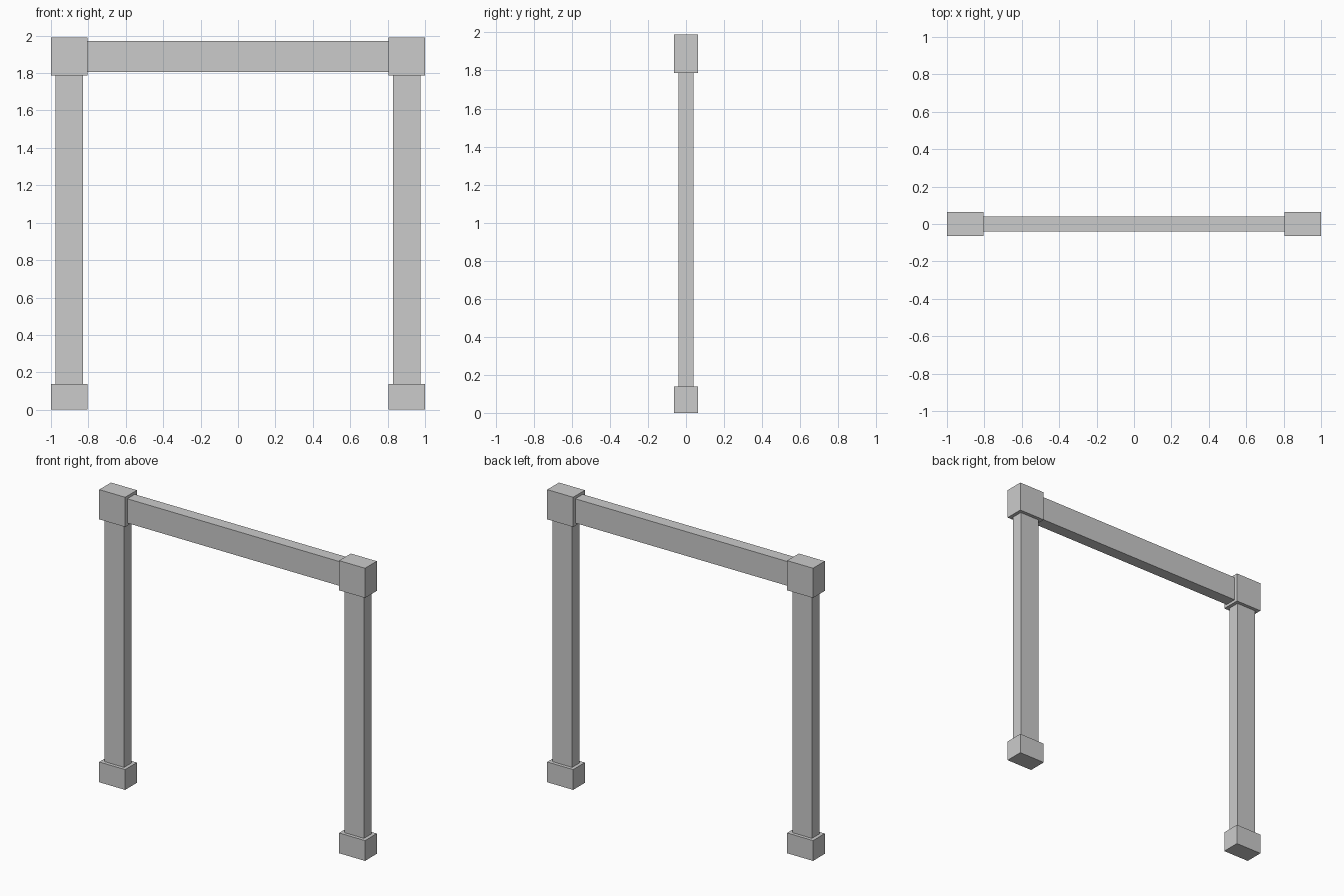
import bpy

if "Cube" in bpy.data.objects:
    bpy.data.objects.remove(bpy.data.objects["Cube"])


def box(name, x, y, z):
    """Box from (min, max) ranges on each axis."""
    lo, hi = zip(x, y, z)
    bpy.ops.mesh.primitive_cube_add(size=1, location=[(a + b) / 2 for a, b in zip(lo, hi)])
    ob = bpy.context.object
    ob.name = name
    ob.scale = [b - a for a, b in zip(lo, hi)]
    bpy.ops.object.transform_apply(location=False, rotation=False, scale=True)
    return ob


BLOCK_Y = (-0.063, 0.063)
BAR_Y = (-0.04, 0.04)
INNER, OUTER = 0.805, 1.0
BASE_TOP, CAP_BOTTOM, TOP = 0.138, 1.788, 1.99

# Each side: foot block, post and corner block
for side, s in (("left", -1), ("right", 1)):
    block_x = sorted((s * INNER, s * OUTER))
    post_x = sorted((s * 0.829, s * 0.976))
    box(f"{side}_foot_block", block_x, BLOCK_Y, (0, BASE_TOP))
    box(f"{side}_post", post_x, BAR_Y, (BASE_TOP, CAP_BOTTOM))
    box(f"{side}_corner_block", block_x, BLOCK_Y, (CAP_BOTTOM, TOP))

# Crossbeam between the corner blocks
box("crossbeam", (-INNER, INNER), BAR_Y, (1.806, 1.971))
